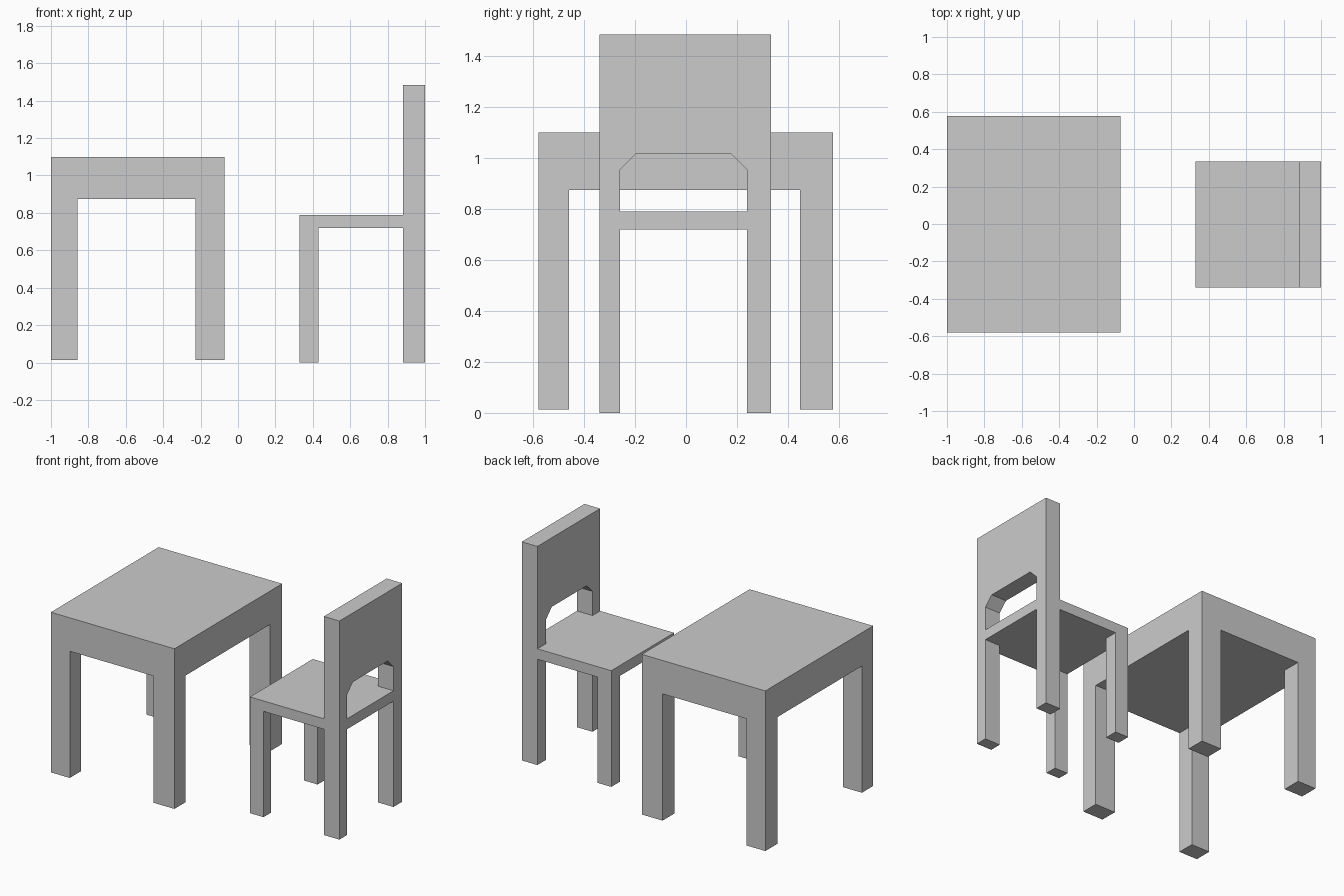
import bpy
import bmesh
from mathutils import Vector

if "Cube" in bpy.data.objects:
    bpy.data.objects.remove(bpy.data.objects["Cube"])


def prism(name, outline, depth):
    """Closed prism: a flat outline of 3D points swept along the depth vector."""
    bm = bmesh.new()
    face = bm.faces.new([bm.verts.new(p) for p in outline])
    swept = bmesh.ops.extrude_face_region(bm, geom=[face], use_keep_orig=True)
    verts = [g for g in swept["geom"] if isinstance(g, bmesh.types.BMVert)]
    bmesh.ops.translate(bm, verts=verts, vec=Vector(depth))
    bmesh.ops.recalc_face_normals(bm, faces=bm.faces)
    mesh = bpy.data.meshes.new(name)
    bm.to_mesh(mesh)
    bm.free()
    obj = bpy.data.objects.new(name, mesh)
    bpy.context.collection.objects.link(obj)
    return obj


def box(name, x, y, z):
    """Box from (min, max) ranges on each axis."""
    outline = [(x[0], y[0], z[0]), (x[1], y[0], z[0]),
               (x[1], y[1], z[0]), (x[0], y[1], z[0])]
    return prism(name, outline, (0, 0, z[1] - z[0]))


# Table: thick top with four legs flush to its corners
box("table_top", (-1.0, -0.072), (-0.579, 0.577), (0.873, 1.10))
for x_name, x in (("left", (-1.0, -0.858)), ("right", (-0.228, -0.072))):
    for y_name, y in (("front", (-0.579, -0.459)), ("back", (0.447, 0.577))):
        box(f"table_leg_{y_name}_{x_name}", x, y, (0.013, 0.873))

# Chair measurements
x_front, x_back, x_end = 0.328, 0.883, 1.0
y0, y1 = -0.34, 0.333          # outer sides
i0, i1 = -0.258, 0.240         # inner sides of the legs
z_under, z_seat, z_top = 0.718, 0.789, 1.484

# Seat: slab with a tongue that fills the gap between the back posts
seat_outline = [(x_front, y0), (x_back, y0), (x_back, i0), (x_end, i0),
                (x_end, i1), (x_back, i1), (x_back, y1), (x_front, y1)]
prism("seat", [(x, y, z_under) for x, y in seat_outline], (0, 0, z_seat - z_under))

# Front legs of the chair
for side, y in (("near", (y0, i0)), ("far", (i1, y1))):
    box(f"chair_leg_{side}", (x_front, 0.43), y, (0.0, z_under))

# Backrest and rear legs: one arch profile with chamfered opening
back_outline = [(y0, 0), (i0, 0), (i0, 0.953), (-0.196, 1.015),
                (0.178, 1.015), (i1, 0.953), (i1, 0), (y1, 0),
                (y1, z_top), (y0, z_top)]
prism("backrest_and_rear_legs", [(x_back, y, z) for y, z in back_outline],
      (x_end - x_back, 0, 0))
